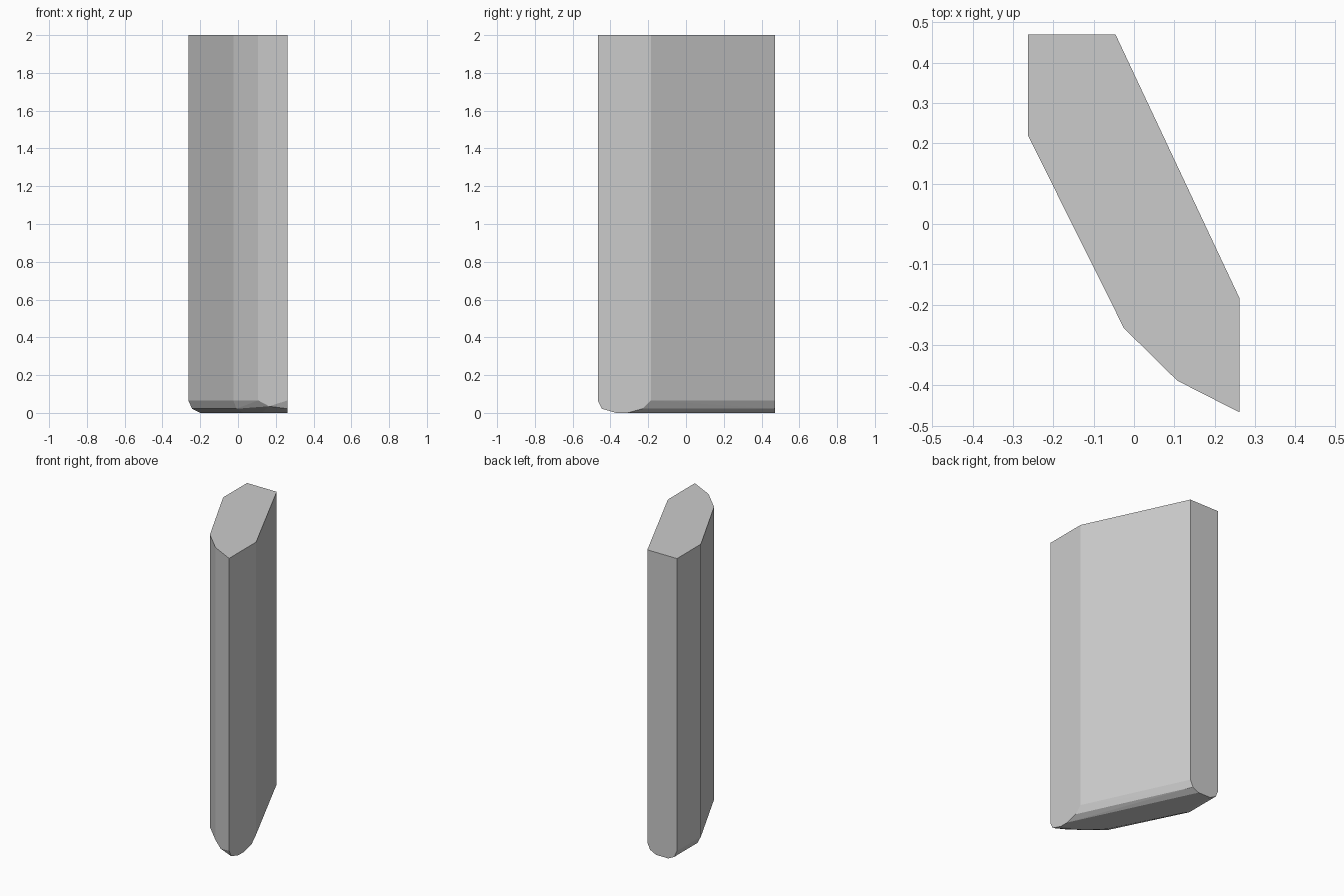
import bpy, bmesh, math

if "Cube" in bpy.data.objects:
    bpy.data.objects.remove(bpy.data.objects["Cube"])

# Plan outline of the slab, shared by the top and the start of the rounding
outline = [(-0.263, 0.47), (-0.046, 0.47), (0.262, -0.185), (0.262, -0.467),
           (0.107, -0.388), (-0.025, -0.258), (-0.263, 0.22)]

# Rounded underside: rings shrink inward, but the two end faces stay flat
middle = [(-0.243, 0.47), (-0.066, 0.47), (0.262, -0.23), (0.262, -0.445),
          (-0.008, -0.247), (-0.243, 0.226)]
base = [(-0.2, 0.47), (-0.11, 0.47), (0.262, -0.31), (0.262, -0.37),
        (0.125, -0.31), (0.03, -0.215), (-0.2, 0.235)]

points = [(0.165, -0.417, 0.035)]  # dipped front facet
for ring, z in ((outline, 2.0), (outline, 0.066), (middle, 0.022), (base, 0.0)):
    points += [(x, y, z) for x, y in ring]

# Slab body as the convex skin of all rings
bm = bmesh.new()
for p in points:
    bm.verts.new(p)
result = bmesh.ops.convex_hull(bm, input=bm.verts)
loose = [v for v in bm.verts if not v.link_faces]
bmesh.ops.delete(bm, geom=loose, context='VERTS')
bmesh.ops.dissolve_limit(bm, angle_limit=math.radians(1), verts=bm.verts, edges=bm.edges)
bmesh.ops.recalc_face_normals(bm, faces=bm.faces)

mesh = bpy.data.meshes.new("stone_slab")
bm.to_mesh(mesh)
bm.free()
bpy.context.collection.objects.link(bpy.data.objects.new("stone_slab", mesh))
